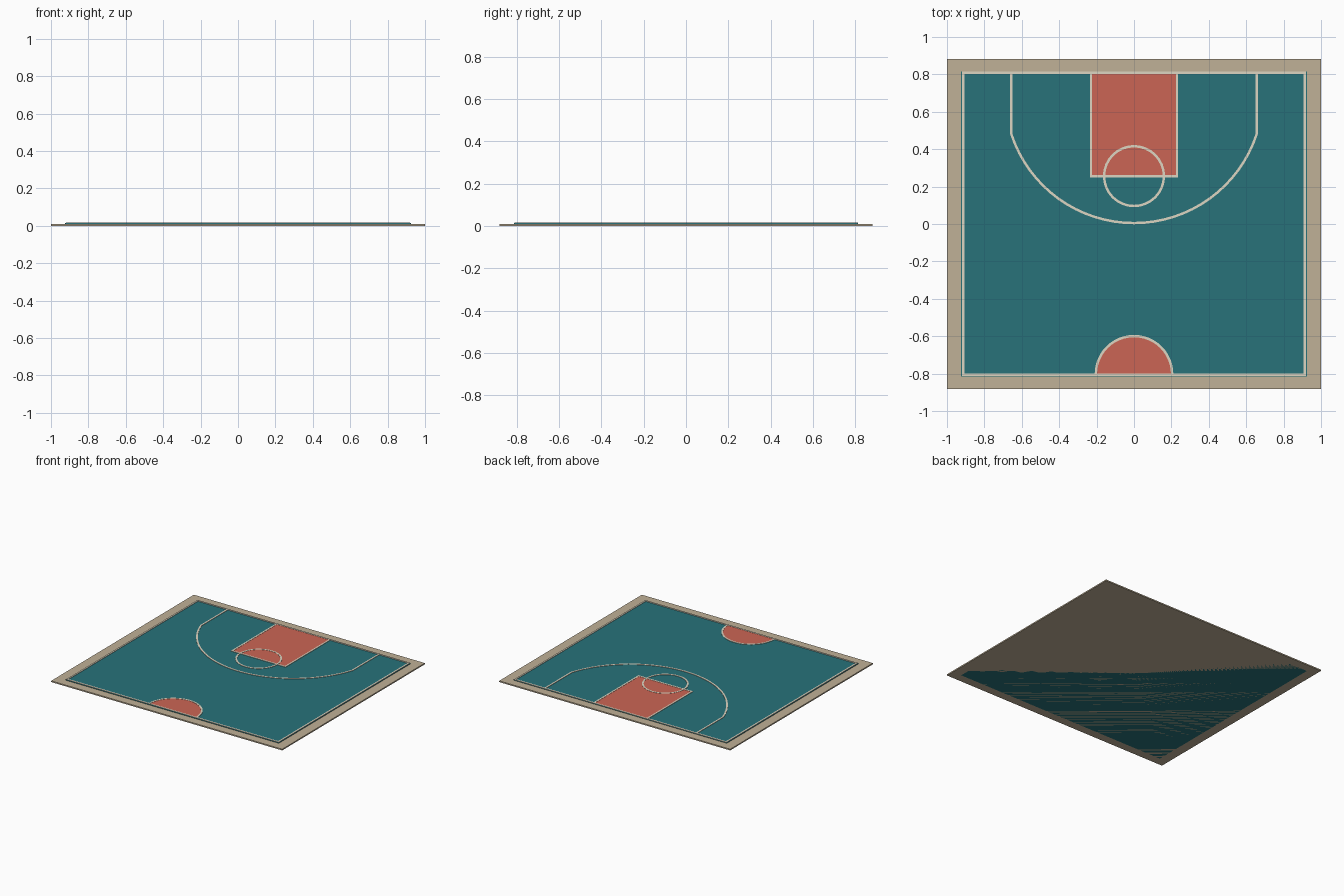
import bpy, bmesh
from math import sin, cos, pi, atan2
from mathutils import Vector

if "Cube" in bpy.data.objects:
    bpy.data.objects.remove(bpy.data.objects["Cube"])


def material(name, rgb):
    m = bpy.data.materials.new(name)
    m.diffuse_color = (*rgb, 1)
    m.use_nodes = True
    m.node_tree.nodes["Principled BSDF"].inputs["Base Color"].default_value = m.diffuse_color
    return m


SAND = material("sand", (0.53, 0.44, 0.31))
TEAL = material("teal", (0.021, 0.17, 0.195))
RED = material("coral", (0.60, 0.13, 0.09))
CREAM = material("cream", (0.73, 0.67, 0.54))

BASE_Z, COURT_Z, PAINT_Z, LINE_Z = 0.010, 0.014, 0.0155, 0.017
LINE_W = 0.013


def finish(name, bm, mat):
    bmesh.ops.recalc_face_normals(bm, faces=bm.faces)
    me = bpy.data.meshes.new(name)
    bm.to_mesh(me)
    bm.free()
    me.materials.append(mat)
    ob = bpy.data.objects.new(name, me)
    bpy.context.collection.objects.link(ob)
    return ob


def slab(name, pts, z0, z1, mat):
    """Flat outline extruded from z0 to z1."""
    bm = bmesh.new()
    face = bm.faces.new([bm.verts.new((x, y, z0)) for x, y in pts])
    top = bmesh.ops.extrude_face_region(bm, geom=[face], use_keep_orig=True)["geom"]
    for v in top:
        if isinstance(v, bmesh.types.BMVert):
            v.co.z = z1
    return finish(name, bm, mat)


def stripe(name, path, closed=False, width=LINE_W):
    """Raised painted line with mitred corners along a path."""
    pts = [Vector(p) for p in path]
    n = len(pts)
    bm = bmesh.new()
    rings = []
    for i, p in enumerate(pts):
        a = pts[i - 1] if closed or i else p
        b = pts[(i + 1) % n] if closed or i < n - 1 else p
        d1 = (p - a).normalized() if a != p else (b - p).normalized()
        d2 = (b - p).normalized() if b != p else d1
        n1, n2 = Vector((-d1.y, d1.x)), Vector((-d2.y, d2.x))
        m = (n1 + n2).normalized()
        m *= width / 2 / m.dot(n1)
        rings.append([bm.verts.new((*q, z)) for q, z in (
            (p + m, COURT_Z), (p + m, LINE_Z), (p - m, LINE_Z), (p - m, COURT_Z))])
    for i in range(n if closed else n - 1):
        r, s = rings[i], rings[(i + 1) % n]
        for k in range(4):
            bm.faces.new((r[k], r[(k + 1) % 4], s[(k + 1) % 4], s[k]))
    if not closed:
        bm.faces.new(rings[0])
        bm.faces.new(rings[-1])
    return finish(name, bm, CREAM)


def rect(x0, x1, y0, y1):
    return [(x0, y0), (x1, y0), (x1, y1), (x0, y1)]


def arc(cy, r, a0, a1, n):
    return [(r * cos(a0 + (a1 - a0) * i / n), cy + r * sin(a0 + (a1 - a0) * i / n))
            for i in range(n + 1)]


# base and playing surface
slab("base_border", rect(-1, 1, -0.882, 0.882), 0, BASE_Z, SAND)
slab("court_surface", rect(-0.924, 0.924, -0.815, 0.815), 0, COURT_Z, TEAL)

# painted areas
slab("key_area", rect(-0.23, 0.23, 0.256, 0.806), COURT_Z - 0.002, PAINT_Z, RED)
slab("centre_area", arc(-0.803, 0.204, 0, pi, 24), COURT_Z - 0.002, PAINT_Z, RED)

# boundary and key lines
stripe("boundary_line", rect(-0.914, 0.914, -0.805, 0.808), True)
stripe("key_line", [(-0.23, 0.806), (-0.23, 0.256), (0.23, 0.256), (0.23, 0.806)])

# circles
stripe("free_throw_circle", arc(0.256, 0.16, 0, 2 * pi, 32)[:-1], True)
stripe("centre_half_circle", arc(-0.803, 0.204, 0, pi, 24))

# three point line: two straights joined by an arc
cy, r, sx, sy = 0.695, 0.690, 0.656, 0.48
end = atan2(sy - cy, sx)
stripe("three_point_line",
       [(-sx, 0.806)] + arc(cy, r, -pi - end, end, 32) + [(sx, 0.806)])
